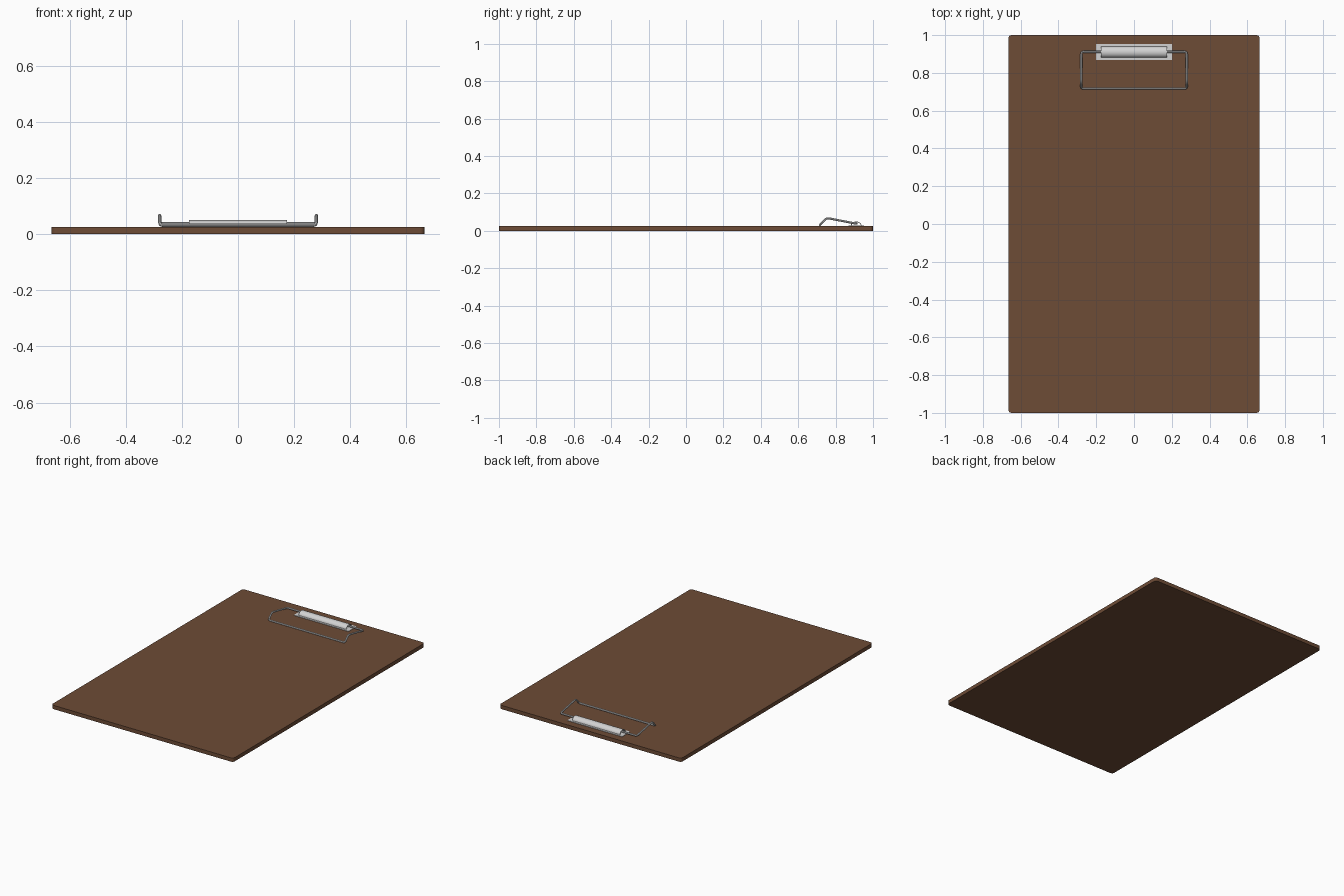
import bpy, bmesh, math
from mathutils import Vector

if "Cube" in bpy.data.objects:
    bpy.data.objects.remove(bpy.data.objects["Cube"])


def material(name, rgb):
    m = bpy.data.materials.new(name)
    m.diffuse_color = (*rgb, 1)
    m.use_nodes = True
    m.node_tree.nodes["Principled BSDF"].inputs["Base Color"].default_value = m.diffuse_color
    return m


BROWN = material("brown hardboard", (0.155, 0.072, 0.037))
STEEL = material("light steel", (0.65, 0.65, 0.65))


def prism(name, outline, depth, mat):
    """Extrude a closed outline of 3D points along the vector depth."""
    bm = bmesh.new()
    face = bm.faces.new([bm.verts.new(p) for p in outline])
    new = bmesh.ops.extrude_face_region(bm, geom=[face])["geom"]
    bmesh.ops.translate(bm, vec=depth, verts=[v for v in new if isinstance(v, bmesh.types.BMVert)])
    bmesh.ops.recalc_face_normals(bm, faces=bm.faces)
    me = bpy.data.meshes.new(name)
    bm.to_mesh(me)
    bm.free()
    me.materials.append(mat)
    ob = bpy.data.objects.new(name, me)
    bpy.context.collection.objects.link(ob)
    return ob


def smooth(ob):
    bpy.ops.object.select_all(action='DESELECT')
    ob.select_set(True)
    bpy.context.view_layer.objects.active = ob
    bpy.ops.object.shade_smooth_by_angle(angle=math.radians(40))


def fillet(points, radius, steps=5):
    """Round every corner of a closed path."""
    out = []
    n = len(points)
    for i in range(n):
        p = Vector(points[i])
        a = p + (Vector(points[i - 1]) - p).normalized() * radius
        b = p + (Vector(points[(i + 1) % n]) - p).normalized() * radius
        for k in range(steps + 1):
            t = k / steps
            out.append(a * (1 - t) ** 2 + p * 2 * t * (1 - t) + b * t * t)
    return out


# board with slightly rounded corners
W, H, T = 0.665, 1.0, 0.025
board = prism("board", fillet([(-W, -H, 0), (W, -H, 0), (W, H, 0), (-W, H, 0)], 0.02),
              (0, 0, T), BROWN)
smooth(board)

# thin clip base plate
prism("clip_plate", [(-0.2, 0.868, T), (0.2, 0.868, T), (0.2, 0.952, T), (-0.2, 0.952, T)],
      (0, 0, 0.003), STEEL)

# arched sleeve that holds the wire
cy, cz, hw = 0.91, T + 0.001, 0.029
angles = [math.pi * k / 14 for k in range(15)]
outer = [(-0.174, cy + hw * math.cos(a), cz + 0.024 * math.sin(a)) for a in angles]
inner = [(-0.174, cy + (hw - 0.004) * math.cos(a), cz + 0.020 * math.sin(a))
         for a in reversed(angles)]
sleeve = prism("clip_sleeve", outer + inner, (0.348, 0, 0), STEEL)
smooth(sleeve)

# bent wire loop: hinge bar, rising arms, knees, pressing bar
half = [(0.279, 0.912, 0.038), (0.279, 0.752, 0.069), (0.279, 0.717, 0.032)]
loop = fillet(half + [(-x, y, z) for x, y, z in reversed(half)], 0.014)
cu = bpy.data.curves.new("wire_path", 'CURVE')
cu.dimensions = '3D'
cu.bevel_depth = 0.0058
cu.bevel_resolution = 2
sp = cu.splines.new('POLY')
sp.points.add(len(loop) - 1)
for pt, co in zip(sp.points, loop):
    pt.co = (*co, 1)
sp.use_cyclic_u = True
tmp = bpy.data.objects.new("wire_path", cu)
bpy.context.collection.objects.link(tmp)
bpy.context.view_layer.update()
me = bpy.data.meshes.new_from_object(tmp)
bpy.data.objects.remove(tmp)
me.materials.clear()
me.materials.append(STEEL)
wire = bpy.data.objects.new("clip_wire", me)
bpy.context.collection.objects.link(wire)
smooth(wire)
